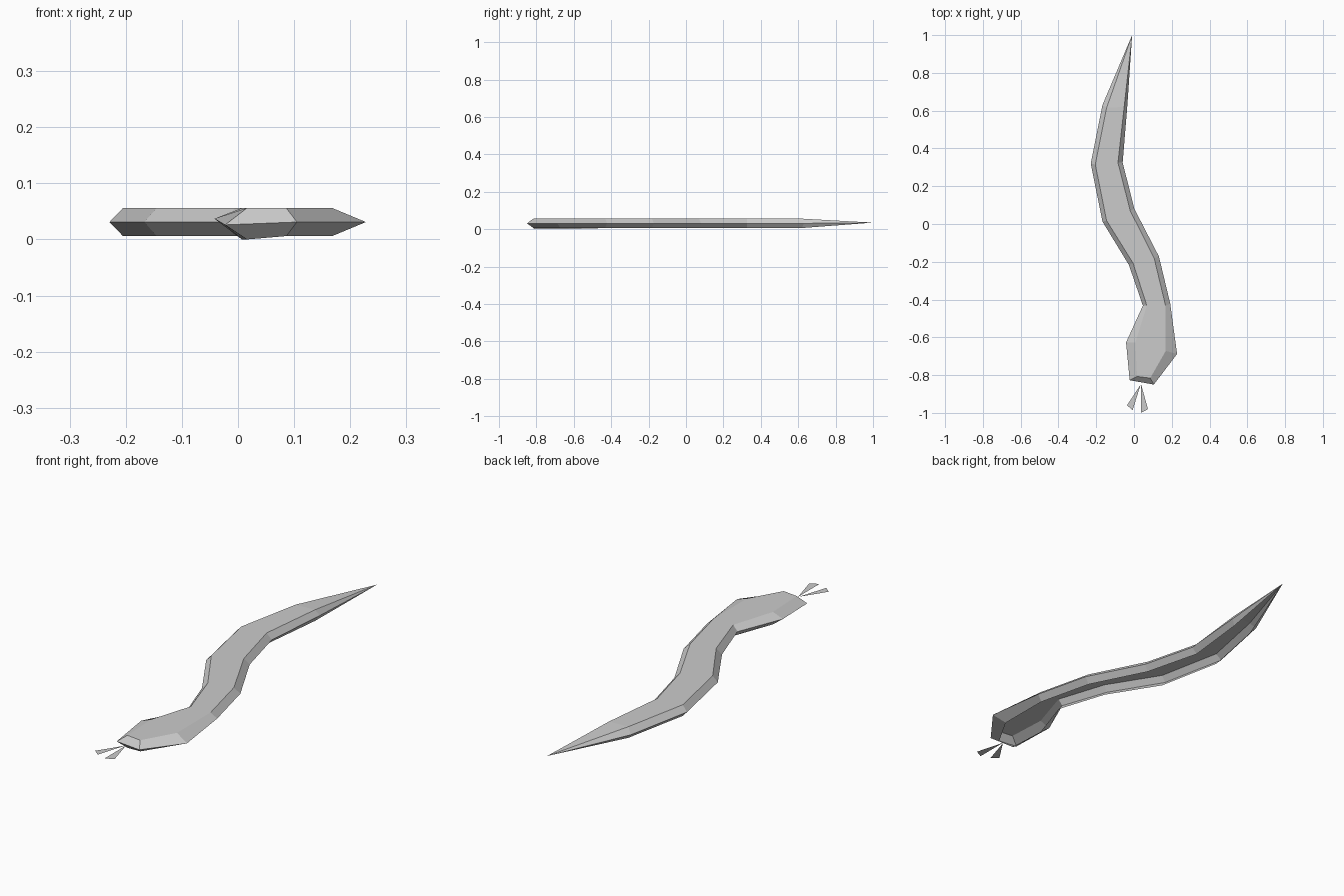
import bpy
import bmesh

cube = bpy.data.objects.get("Cube")
if cube:
    bpy.data.objects.remove(cube, do_unlink=True)

grey = bpy.data.materials.new("pale grey")
grey.use_nodes = True
colour = (0.6, 0.6, 0.6, 1)
grey.diffuse_color = colour
grey.node_tree.nodes["Principled BSDF"].inputs["Base Color"].default_value = colour

TOP, MID, LOW = 0.056, 0.031, 0.006


def make_object(name, bm):
    mesh = bpy.data.meshes.new(name)
    bm.to_mesh(mesh)
    bm.free()
    mesh.materials.append(grey)
    obj = bpy.data.objects.new(name, mesh)
    bpy.context.collection.objects.link(obj)
    return obj


# Each section: left rim, left ridge, right ridge, right rim as seen from above
sections = [
    ((-.167, .63), (-.145, .615), (-.052, .62), (-.035, .63)),
    ((-.229, .32), (-.205, .315), (-.085, .325), (-.06, .325)),
    ((-.167, .013), (-.145, .018), (-.02, .07), (.002, .08)),
    ((-.027, -.217), (-.005, -.207), (.107, -.182), (.132, -.172)),
    ((.047, -.432), (.068, -.432), (.167, -.432), (.192, -.422)),
    ((-.042, -.627), (.007, -.627), (.168, -.672), (.228, -.688)),
    ((-.023, -.827), (.016, -.807), (.086, -.816), (.105, -.85)),
]

# Body, tail and head: rings bridged along the spine, hollow and open underneath
bm = bmesh.new()
rings = []
for i, (a, b, c, d) in enumerate(sections):
    jaw = 0 if i >= 5 else LOW
    layout = [(b, jaw), (a, MID), (b, TOP), (c, TOP), (d, MID), (c, LOW)]
    rings.append([bm.verts.new((x, y, z)) for (x, y), z in layout])
rings[5][1].co.z = 0.037
rings[6][1].co.z = 0.026

for r, s in zip(rings, rings[1:]):
    for k in range(5):
        bm.faces.new((r[k], r[k + 1], s[k + 1], s[k]))

# Pointed tail
tip = bm.verts.new((-.01, 1, .035))
for k in range(5):
    bm.faces.new((tip, rings[0][k + 1], rings[0][k]))

# Wedge snout: upper and lower lip
f, a, b, c, d, e = rings[-1]
bm.faces.new((d, c, b, a))
bm.faces.new((f, e, d, a))

# Consistent winding, with the back facing up
bmesh.ops.recalc_face_normals(bm, faces=bm.faces)
bm.normal_update()
if sum(face.normal.z * face.calc_area() for face in bm.faces) < 0:
    bmesh.ops.reverse_faces(bm, faces=bm.faces)
make_object("snake_body", bm)

# Forked tongue: two flat blades meeting at the mouth
forks = {
    "right_tongue_fork": ((.035, -.85), (-.037, -.96), (-.007, -.985)),
    "left_tongue_fork": ((.037, -.847), (.037, -1), (.074, -.98)),
}
for name, points in forks.items():
    bm = bmesh.new()
    bm.faces.new([bm.verts.new((x, y, MID)) for x, y in points])
    make_object(name, bm)
